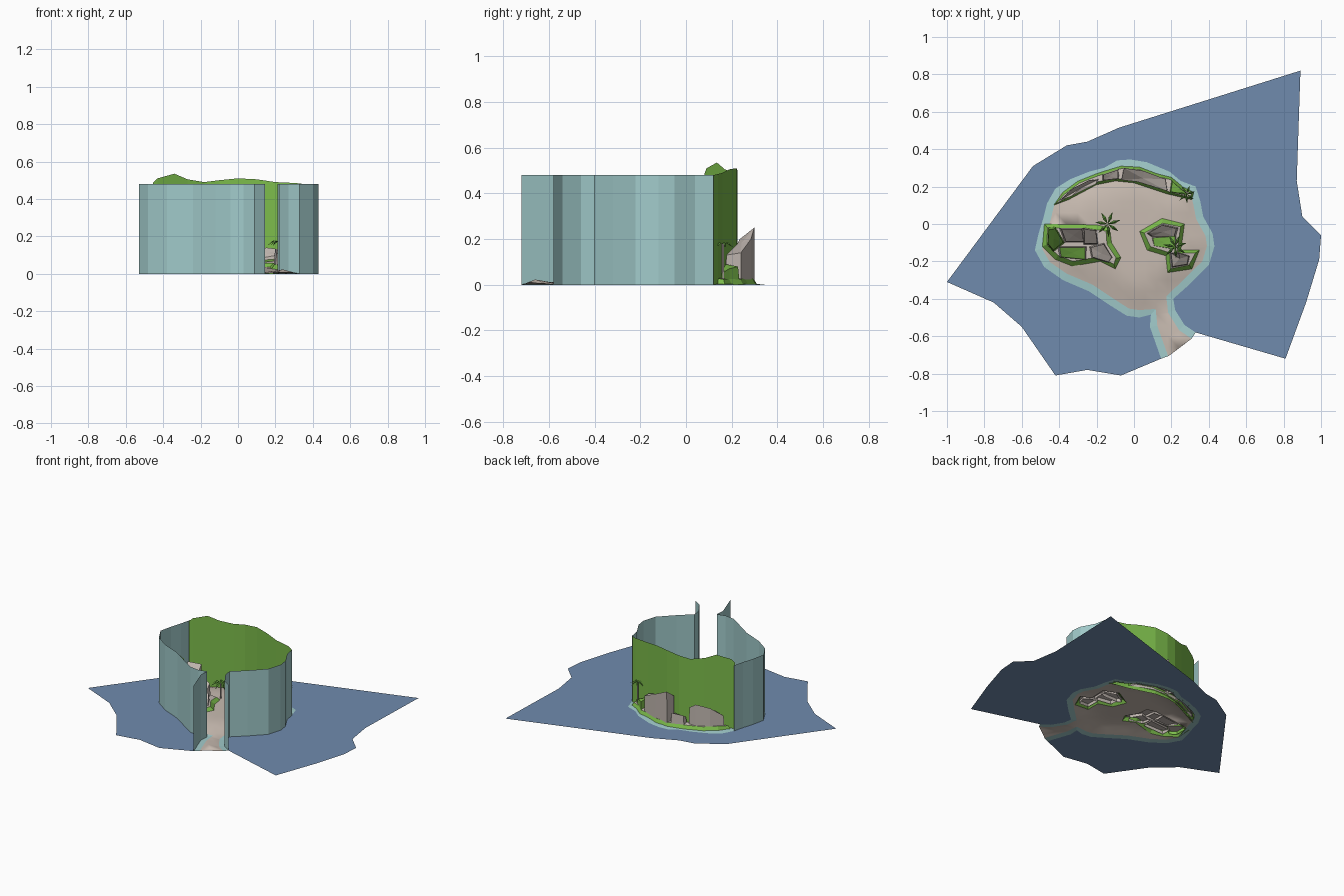
import bpy, bmesh, math
from mathutils import Vector
from mathutils.geometry import delaunay_2d_cdt, intersect_point_line

if "Cube" in bpy.data.objects:
    bpy.data.objects.remove(bpy.data.objects["Cube"])


def material(name, rgb):
    m = bpy.data.materials.new(name)
    m.diffuse_color = (*rgb, 1)
    m.use_nodes = True
    m.node_tree.nodes["Principled BSDF"].inputs["Base Color"].default_value = m.diffuse_color
    return m


WATER = material("water_blue", (0.16, 0.26, 0.42))
TEAL = material("shallow_teal", (0.36, 0.60, 0.60))
SAND = material("sand", (0.58, 0.50, 0.44))
ROCK = material("rock", (0.54, 0.48, 0.44))
MOSS = material("moss_green", (0.20, 0.50, 0.07))
LEAF = material("palm_leaf", (0.12, 0.34, 0.05))


def mesh_object(name, verts, faces, mats, face_mats=None, smooth=False):
    me = bpy.data.meshes.new(name)
    me.from_pydata([tuple(v) for v in verts], [], faces)
    for m in mats:
        me.materials.append(m)
    for i, p in enumerate(me.polygons):
        p.material_index = face_mats[i] if face_mats else 0
        p.use_smooth = smooth
    bm = bmesh.new()
    bm.from_mesh(me)
    loose = [v for v in bm.verts if not v.link_faces]
    bmesh.ops.delete(bm, geom=loose, context='VERTS')
    bmesh.ops.recalc_face_normals(bm, faces=bm.faces)
    bm.to_mesh(me)
    bm.free()
    ob = bpy.data.objects.new(name, me)
    bpy.context.collection.objects.link(ob)
    return ob


def strip(name, a, b, mat, closed=False):
    """Quad strip between two matching point rows."""
    n = len(a)
    faces = [(i, (i + 1) % n, n + (i + 1) % n, n + i) for i in range(n if closed else n - 1)]
    return mesh_object(name, list(a) + list(b), faces, [mat])


def offset(pts, w, closed=False):
    """Move a clockwise outline to its right (inward) by w."""
    out, n = [], len(pts)
    for i, p in enumerate(pts):
        q = Vector((0, 0))
        for j in (i - 1, i):
            if closed or 0 <= j < n - 1:
                d = Vector(pts[(j + 1) % n]) - Vector(pts[j])
                q += Vector((d.y, -d.x)).normalized()
        q.normalize()
        out.append((p[0] + q.x * w, p[1] + q.y * w))
    return out


def inside(p, poly):
    c = False
    for (x1, y1), (x2, y2) in zip(poly, poly[1:] + poly[:1]):
        if (y1 > p[1]) != (y2 > p[1]) and p[0] < (x2 - x1) * (p[1] - y1) / (y2 - y1) + x1:
            c = not c
    return c


# Shoreline of the lagoon, clockwise from the left side of the channel mouth
bay = [(.145, -.72), (.085, -.55), (.09, -.485), (.03, -.50), (-.04, -.49), (-.12, -.44),
       (-.24, -.36), (-.38, -.30), (-.48, -.23), (-.53, -.14), (-.51, -.05), (-.485, .03),
       (-.465, .11), (-.42, .19), (-.34, .24), (-.24, .28), (-.16, .30), (-.09, .34),
       (-.02, .345), (.07, .33), (.19, .28), (.25, .23), (.33, .20), (.355, .12), (.37, .04),
       (.42, -.05), (.43, -.12), (.40, -.22), (.36, -.26), (.30, -.32), (.21, -.40),
       (.22, -.46), (.27, -.54), (.33, -.58)]


def ground(x, y):
    """Gently domed beach height."""
    d = 9
    for a, b in zip(bay, bay[1:]):
        a, b = Vector(a), Vector(b)
        q, t = intersect_point_line(Vector((x, y)), a, b)
        q = a.lerp(b, min(1, max(0, t)))
        d = min(d, (Vector((x, y)) - q.to_2d()).length)
    t = min(1, d / .18)
    return .035 * t * t * (3 - 2 * t)


# Sea sheet around the lagoon
sea = [(.81, -.72), (.92, -.42), (.99, -.19), (1, -.06), (.9, .04), (.87, .23), (.89, .82),
       (-.08, .515), (-.25, .44), (-.36, .42), (-.54, .31), (-1, -.31), (-.75, -.42),
       (-.6, -.55), (-.42, -.81), (-.25, -.78), (-.07, -.81)]
loop = [(x, y, 0) for x, y in sea + bay]
mesh_object("sea", loop, [tuple(range(len(loop)))], [WATER])

# Shallow water rim
inner = offset(bay, .04)
strip("shallow_rim", [(x, y, 0) for x, y in bay], [(x, y, ground(x, y)) for x, y in inner], TEAL)

# Rocky mound outlines (clockwise)
mounds = {
    "left": [(-.48, 0), (-.2, -.005), (-.13, -.02), (-.12, -.1), (-.07, -.18), (-.1, -.24),
             (-.18, -.2), (-.33, -.225), (-.42, -.19), (-.49, -.12)],
    "right": [(.03, -.04), (.15, .03), (.27, 0), (.25, -.14), (.35, -.14), (.31, -.24),
              (.18, -.26), (.17, -.17), (.07, -.14)],
    "back": [(-.43, .1), (-.38, .17), (-.3, .23), (-.2, .27), (-.07, .31), (.03, .305),
             (.12, .27), (.2, .25), (.26, .2), (.32, .17), (.31, .13), (.18, .16),
             (0, .22), (-.1, .23), (-.2, .21), (-.35, .13)],
}

# Smooth beach with holes under the mounds
beach = inner + [(.20, -.695)]
pts, edges = [], []
for lp in [beach] + list(mounds.values()):
    k, n = len(pts), len(lp)
    pts += lp
    edges += [(k + i, k + (i + 1) % n) for i in range(n)]
pts += [(x * .06, y * .06) for x in range(-8, 7) for y in range(-11, 6)
        if inside((x * .06, y * .06), beach)]
v, _, f, *_ = delaunay_2d_cdt([Vector(p) for p in pts], edges, [], 0, 1e-5)
keep = []
for t in f:
    c = sum((v[i] for i in t), Vector((0, 0))) / len(t)
    if inside(c, beach) and not any(inside(c, m) for m in mounds.values()):
        keep.append(tuple(t))
mesh_object("beach", [(p.x, p.y, ground(*p)) for p in v], keep, [SAND], smooth=True)

# Mossy rims and low stone floors of the mounds
for name, m in mounds.items():
    rim = offset(m, .014 if name == "back" else .026, True)
    low = [(x, y, ground(x, y)) for x, y in m]
    high = [(x, y, ground(x, y) + .022) for x, y in rim]
    strip(name + "_moss_rim", low, high, MOSS, True)
    mesh_object(name + "_stone_floor", high, [tuple(range(len(high)))], [ROCK])


def rock(name, corners, side=ROCK, top=ROCK, taper=.85):
    """Faceted boulder: corners are (x, y, top height)."""
    n = len(corners)
    cx, cy = (sum(c[k] for c in corners) / n for k in (0, 1))
    base = [(x, y, ground(x, y)) for x, y, h in corners]
    cap = [(cx + (x - cx) * taper, cy + (y - cy) * taper, h) for x, y, h in corners]
    faces = [(i, (i + 1) % n, n + (i + 1) % n, n + i) for i in range(n)]
    faces += [(n + i, n + (i + 1) % n, 2 * n) for i in range(n)]
    mid = (cx, cy, sum(c[2] for c in corners) / n)
    mesh_object(name, base + cap + [mid], faces, [side, top], [0] * n + [1] * n)


# Left boulders
rock("left_tall_slab", [(-.46, -.02, .28), (-.42, -.015, .26), (-.37, -.10, .16), (-.43, -.15, .12),
                        (-.465, -.11, .2)], MOSS, MOSS)
rock("left_ledge", [(-.40, -.02, .25), (-.27, -.02, .26), (-.26, -.10, .19), (-.37, -.10, .19)])
rock("left_step", [(-.27, -.02, .17), (-.20, -.03, .14), (-.19, -.11, .09), (-.27, -.11, .12)])
rock("left_moss_bed", [(-.41, -.12, .09), (-.25, -.12, .09), (-.25, -.195, .06), (-.40, -.18, .06)],
     ROCK, MOSS)
rock("left_front_stone", [(-.24, -.12, .10), (-.16, -.10, .11), (-.11, -.18, .07), (-.13, -.21, .06),
                          (-.23, -.18, .08)])

# Right boulders
rock("right_main_stone", [(.065, -.05, .10), (.15, -.0, .14), (.24, -.02, .13), (.225, -.07, .10),
                          (.09, -.07, .08)])
rock("right_moss_bed", [(.09, -.07, .07), (.23, -.06, .08), (.23, -.14, .07), (.10, -.12, .06)],
     ROCK, MOSS)
rock("right_front_stone", [(.19, -.15, .13), (.24, -.15, .14), (.30, -.17, .08), (.29, -.22, .07),
                           (.20, -.235, .11)])

# Back boulders
rock("back_left_stone", [(-.40, .125, .10), (-.33, .19, .16), (-.24, .235, .18), (-.19, .24, .15),
                         (-.20, .215, .15), (-.34, .145, .13)], taper=.95)
rock("back_gap_stone", [(-.17, .23, .07), (-.17, .265, .09), (-.08, .295, .10), (-.08, .24, .08)])
rock("back_main_stone", [(-.07, .235, .20), (-.055, .30, .25), (.05, .285, .20), (.17, .24, .14),
                         (.18, .175, .13), (.02, .225, .18)], taper=.98)
rock("back_moss_stone", [(.19, .17, .09), (.20, .235, .08), (.25, .19, .07), (.30, .15, .05)],
     MOSS, MOSS)


# Tall curtain walls
def wall(name, path, tops, mat):
    strip(name, [(x, y, 0) for x, y in path],
          [(x, y, h) for (x, y), h in zip(path, tops)], mat)


wall("left_wall", bay[:13], [.48] * 13, TEAL)
wall("right_wall", bay[23:], [.48] * 11, TEAL)
green = [(-.455, .08, .485), (-.43, .09, .51), (-.34, .135, .535), (-.27, .17, .505),
         (-.18, .21, .49), (-.1, .225, .50), (0, .22, .51), (.1, .19, .505),
         (.2, .16, .49), (.31, .14, .485), (.35, .12, .48)]
wall("back_green_wall", [g[:2] for g in green], [g[2] for g in green], MOSS)


# Palms: thin trunk and drooping blades
def palm(name, x, y, top, r):
    z0 = ground(x, y)
    a = [i * math.tau / 5 for i in range(5)]
    ring = [(x + .006 * math.cos(t), y + .006 * math.sin(t)) for t in a]
    strip(name + "_trunk", [(*p, z0) for p in ring], [(*p, top) for p in ring], ROCK, True)
    verts, faces = [], []
    for i in range(7):
        t = i * math.tau / 7 + .3
        c, s, k = math.cos(t), math.sin(t), len(verts)
        for d, w, h in [(0, 0, 0), (.5, .13, .02), (.5, -.13, .02), (.5, 0, .12), (1, 0, -.3)]:
            verts.append((x + r * (d * c - w * s), y + r * (d * s + w * c), top + r * h))
        faces += [(k, k + 1, k + 3), (k, k + 3, k + 2), (k + 1, k + 4, k + 3), (k + 3, k + 4, k + 2)]
    mesh_object(name + "_leaves", verts, faces, [LEAF])


palm("left_palm", -.14, 0, .15, .07)
palm("right_palm", .22, -.12, .17, .065)
palm("back_palm", .28, .16, .18, .05)
